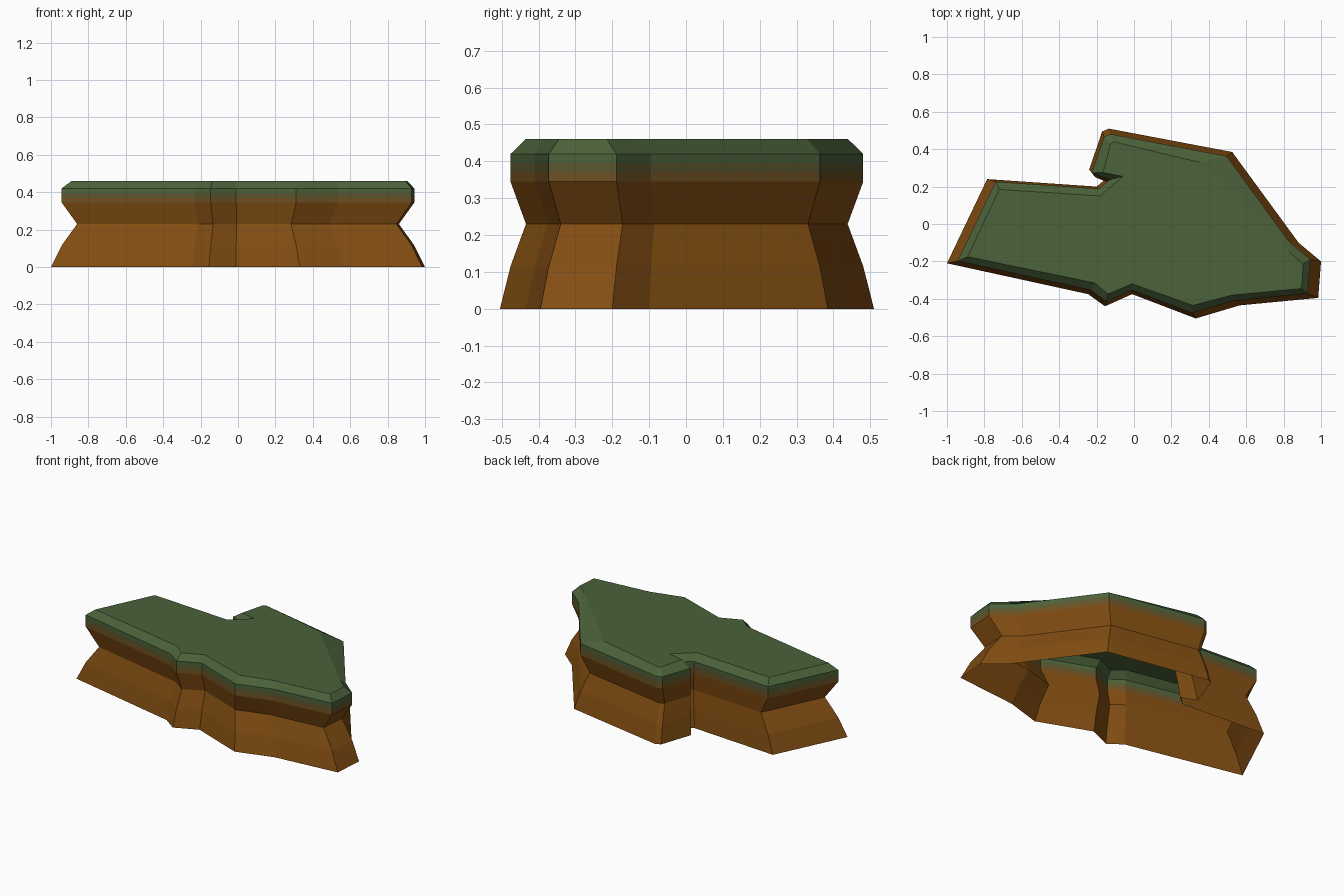
import bpy, bmesh

if "Cube" in bpy.data.objects:
    bpy.data.objects.remove(bpy.data.objects["Cube"])

# Ground outline of the cliff, counter-clockwise from the left tip
BASE = [(-1, -.21), (-.245, -.375), (-.155, -.44), (-.01, -.375), (.33, -.505), (.565, -.435),
        (.985, -.395), (1, -.2), (.88, -.10), (.525, .385), (-.135, .51), (-.17, .495),
        (-.24, .29), (-.14, .25), (-.20, .20), (-.785, .24)]
# Inset outline of the flat grassy top
TOP = [(-.89, -.175), (-.21, -.315), (-.14, -.375), (-.01, -.32), (.315, -.435), (.525, -.38),
       (.895, -.345), (.905, -.215), (.83, -.15), (.35, .33), (-.11, .44), (-.125, .43),
       (-.165, .275), (-.06, .255), (-.18, .15), (-.72, .185)]
# Cliff profile: height, outline scale
PROFILE = [(0, 1), (.115, .943), (.23, .86), (.345, .943), (.37, .943), (.395, .943), (.42, .943)]


def material(name, rgb):
    m = bpy.data.materials.new(name)
    m.diffuse_color = (*rgb, 1)
    m.use_nodes = True
    m.node_tree.nodes["Principled BSDF"].inputs["Base Color"].default_value = m.diffuse_color
    return m


mats = [material("earth_brown", (.225, .075, .006)),
        material("earth_blend", (.155, .080, .016)),
        material("grass_blend", (.105, .095, .028)),
        material("grass_green", (.070, .122, .043))]

bm = bmesh.new()
rings = [[bm.verts.new((x * s, y * s, z)) for x, y in BASE] for z, s in PROFILE]
rings.append([bm.verts.new((x, y, .46)) for x, y in TOP])

# Walls between rings, open underneath
n = len(BASE)
for a, b in zip(rings, rings[1:]):
    for i in range(n):
        j = (i + 1) % n
        bm.faces.new((a[i], a[j], b[j], b[i]))
# Grassy top
bm.faces.new(rings[-1])

# Colour by height
for f in bm.faces:
    z = f.calc_center_median().z
    f.material_index = sum(z > h for h in (.345, .37, .395))

mesh = bpy.data.meshes.new("cliff_plateau")
bm.to_mesh(mesh)
bm.free()
for m in mats:
    mesh.materials.append(m)
bpy.context.collection.objects.link(bpy.data.objects.new("cliff_plateau", mesh))
